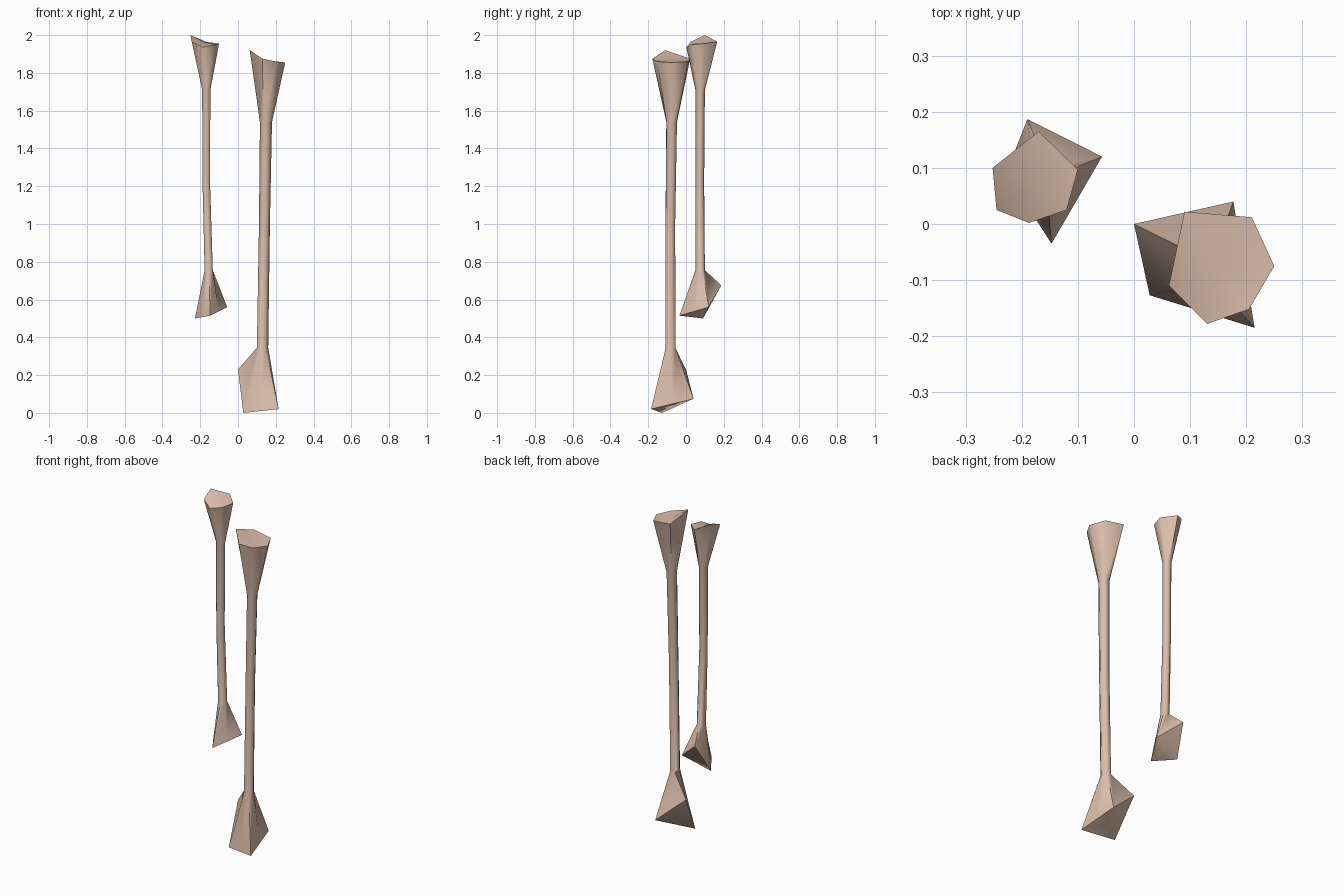
import bpy, bmesh
from math import sin, cos, radians, tau
from mathutils import Vector

if "Cube" in bpy.data.objects:
    bpy.data.objects.remove(bpy.data.objects["Cube"])

mat = bpy.data.materials.new("tan_bone")
mat.diffuse_color = (0.72, 0.52, 0.41, 1)
mat.use_nodes = True
mat.node_tree.nodes["Principled BSDF"].inputs["Base Color"].default_value = mat.diffuse_color


def hexagon(centre, radius, phase):
    return [Vector(centre) + Vector((cos(a), sin(a), 0)) * radius
            for a in (radians(phase) + tau * i / 6 for i in range(6))]


def bone(name, foot, foot_centre, shaft, phase, head, head_centre):
    """Six-sided shaft flaring into an irregular end at each side."""
    bm = bmesh.new()
    rings = [foot] + [hexagon(c, r, phase) for c, r in shaft] + [head]
    rings = [[bm.verts.new(p) for p in ring] for ring in rings]
    for a, b in zip(rings, rings[1:]):
        for i in range(6):
            j = (i + 1) % 6
            bm.faces.new((a[i], a[j], b[j], b[i]))
    # end caps fanned around a centre point
    for ring, c in ((rings[0], foot_centre), (rings[-1], head_centre)):
        mid = bm.verts.new(c)
        for i in range(6):
            bm.faces.new((ring[i], ring[(i + 1) % 6], mid))
    bmesh.ops.recalc_face_normals(bm, faces=bm.faces)
    mesh = bpy.data.meshes.new(name)
    bm.to_mesh(mesh)
    bm.free()
    mesh.materials.append(mat)
    obj = bpy.data.objects.new(name, mesh)
    bpy.context.collection.objects.link(obj)
    bpy.ops.object.select_all(action='DESELECT')
    obj.select_set(True)
    bpy.context.view_layer.objects.active = obj
    bpy.ops.object.shade_smooth_by_angle(angle=radians(62))


# long bone, front right
p1, p2, p3, p4 = map(Vector, ((0, 0, .23), (.028, -.127, 0),
                              (.215, -.185, .02), (.177, .04, .075)))
bone("long_bone",
     [(p3 + p4) / 2, p4, p1, p2, (p2 + p3) / 2, p3], (p2 + p4) / 2,
     [((.13, -.082, .345), .03), ((.14, -.083, 1.0), .029),
      ((.148, -.076, 1.54), .032)], 2,
     [(.25, -.075, 1.855), (.21, .012, 1.86), (.09, .022, 1.875),
      (.062, -.11, 1.92), (.13, -.178, 1.875), (.205, -.152, 1.86)],
     (.15, -.08, 1.862))

# short bone, back left
q1, q2, q3, q4 = map(Vector, ((-.19, .187, .675), (-.057, .12, .56),
                              (-.147, -.035, .515), (-.228, .09, .5)))
bone("short_bone",
     [q2, q1, q4, (q3 + q4) / 2, q3, (q2 + q3) / 2], (q2 + q4) / 2,
     [((-.155, .075, .755), .025), ((-.168, .073, 1.22), .023),
      ((-.168, .075, 1.71), .025)], 30,
     [(-.10, .097, 1.955), (-.17, .165, 1.965), (-.252, .10, 2.0),
      (-.245, .025, 1.965), (-.187, .002, 1.935), (-.12, .025, 1.95)],
     (-.17, .075, 1.96))
